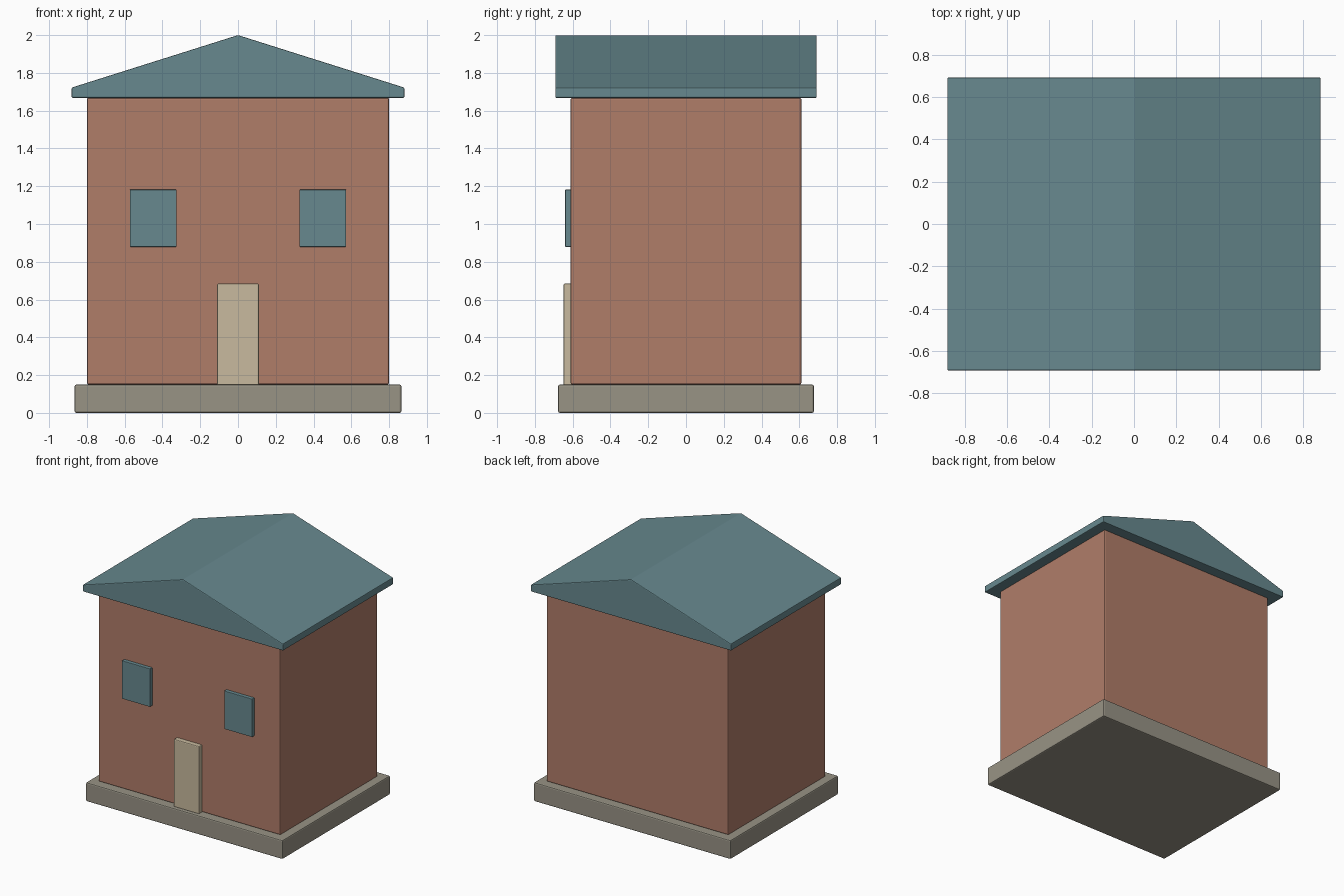
import bpy
import bmesh

if "Cube" in bpy.data.objects:
    bpy.data.objects.remove(bpy.data.objects["Cube"])


def material(name, rgb):
    m = bpy.data.materials.new(name)
    m.diffuse_color = (*rgb, 1)
    m.use_nodes = True
    m.node_tree.nodes["Principled BSDF"].inputs["Base Color"].default_value = m.diffuse_color
    return m


CLAY = material("clay_wall", (0.434, 0.205, 0.141))
SLATE = material("slate_blue", (0.136, 0.25, 0.275))
STONE = material("warm_stone", (0.314, 0.292, 0.235))
CREAM = material("cream_door", (0.578, 0.491, 0.342))


def prism(name, profile, y0, y1, mat, bevel):
    """Extrude an x-z outline from y0 to y1 and soften its edges."""
    bm = bmesh.new()
    face = bm.faces.new([bm.verts.new((x, y0, z)) for x, z in profile])
    ext = bmesh.ops.extrude_face_region(bm, geom=[face])["geom"]
    moved = [v for v in ext if isinstance(v, bmesh.types.BMVert)]
    bmesh.ops.translate(bm, verts=moved, vec=(0, y1 - y0, 0))
    bmesh.ops.recalc_face_normals(bm, faces=bm.faces)
    mesh = bpy.data.meshes.new(name)
    bm.to_mesh(mesh)
    bm.free()
    mesh.materials.append(mat)
    obj = bpy.data.objects.new(name, mesh)
    bpy.context.collection.objects.link(obj)
    if bevel:
        mod = obj.modifiers.new("soft_edges", "BEVEL")
        mod.width = bevel
        mod.segments = 2
        mod.limit_method = "ANGLE"
        mod.angle_limit = 0.6
    return obj


def box(name, x0, x1, y0, y1, z0, z1, mat, bevel):
    return prism(name, [(x0, z0), (x1, z0), (x1, z1), (x0, z1)], y0, y1, mat, bevel)


# Plinth and main body
box("foundation", -0.865, 0.865, -0.677, 0.677, 0, 0.15, STONE, 0.009)
box("walls", -0.8, 0.8, -0.611, 0.611, 0.15, 1.668, CLAY, 0.009)

# Gabled roof with short vertical eaves
prism("roof", [(-0.881, 1.668), (0.881, 1.668), (0.881, 1.722), (0, 2.0), (-0.881, 1.722)],
      -0.692, 0.692, SLATE, 0.006)

# Front door and the two windows
box("door", -0.111, 0.111, -0.648, -0.605, 0.145, 0.685, CREAM, 0.007)
for side, label in ((-1, "left"), (1, "right")):
    xa, xb = sorted((side * 0.326, side * 0.572))
    box("window_" + label, xa, xb, -0.64, -0.605, 0.879, 1.182, SLATE, 0.003)
